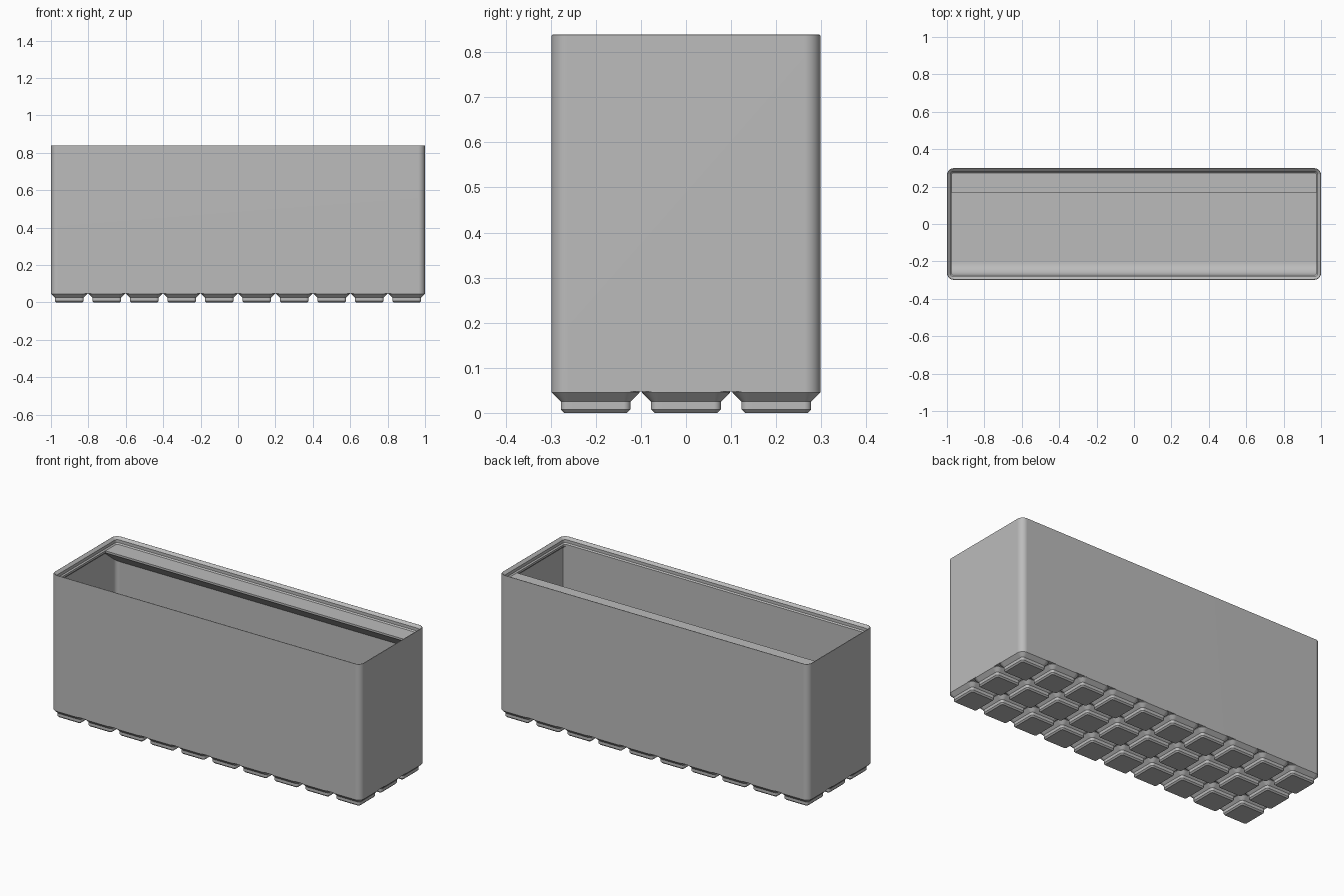
import bpy, bmesh
from math import sin, cos, pi, radians

MM = 2 / 209.5            # model units per millimetre
LENGTH, DEPTH = 209.5, 62.5
PITCH, FOOT = 21, 20.5
CORNER = 3.75
INNER = 1.2               # wall thickness

if "Cube" in bpy.data.objects:
    bpy.data.objects.remove(bpy.data.objects["Cube"], do_unlink=True)

grey = bpy.data.materials.new("light grey")
grey.use_nodes = True
colour = (0.5, 0.5, 0.5, 1)
grey.diffuse_color = colour
grey.node_tree.nodes["Principled BSDF"].inputs["Base Color"].default_value = colour


def to_mesh(bm, name):
    bmesh.ops.recalc_face_normals(bm, faces=bm.faces)
    mesh = bpy.data.meshes.new(name)
    bm.to_mesh(mesh)
    bm.free()
    mesh.materials.append(grey)
    return mesh


def add_object(name, mesh, location=(0, 0, 0)):
    obj = bpy.data.objects.new(name, mesh)
    obj.location = location
    bpy.context.collection.objects.link(obj)
    return obj


def smooth(obj):
    bpy.ops.object.select_all(action='DESELECT')
    obj.select_set(True)
    bpy.context.view_layer.objects.active = obj
    bpy.ops.object.shade_smooth_by_angle(angle=radians(25))
    mod = obj.modifiers.new("even shading", 'WEIGHTED_NORMAL')
    mod.keep_sharp = True


def rounded_loop(bm, width, depth, inset, z, steps=8):
    """Ring of vertices round a rectangle with rounded corners."""
    r = max(CORNER - inset, 0.4)
    cx, cy = width / 2 - inset - r, depth / 2 - inset - r
    ring = []
    for k, (sx, sy) in enumerate([(1, 1), (-1, 1), (-1, -1), (1, -1)]):
        for i in range(steps + 1):
            a = (k + i / steps) * pi / 2
            ring.append(bm.verts.new(((sx * cx + r * cos(a)) * MM,
                                      (sy * cy + r * sin(a)) * MM, z * MM)))
    return ring


def loft(width, depth, profile, name, cap_end=True):
    """Skin rounded rectangles along a profile of (inset, height)."""
    bm = bmesh.new()
    rings = [rounded_loop(bm, width, depth, *p) for p in profile]
    for a, b in zip(rings, rings[1:]):
        for i in range(len(a)):
            j = (i + 1) % len(a)
            bm.faces.new((a[i], a[j], b[j], b[i]))
    bm.faces.new(rings[0])
    if cap_end:
        bm.faces.new(rings[-1])
    return to_mesh(bm, name)


def extrude_along_x(profile, half, name):
    """Solid bar with a (y, z) cross-section."""
    bm = bmesh.new()
    ends = [[bm.verts.new((x * MM, y * MM, z * MM)) for y, z in profile]
            for x in (-half, half)]
    for i in range(len(profile)):
        j = (i + 1) % len(profile)
        bm.faces.new((ends[0][i], ends[0][j], ends[1][j], ends[1][i]))
    for e in ends:
        bm.faces.new(e)
    return to_mesh(bm, name)


# Box: underside, outer wall, stepped stacking lip, inner wall and floor
box_profile = [(0, 5), (0, 87.6), (0.1, 87.82), (0.3, 87.9), (0.55, 87.8),
               (1.9, 86.5), (1.9, 84.7), (2.6, 84), (2.6, 82.8),
               (INNER, 81.4), (INNER, 7)]
smooth(add_object("box", loft(LENGTH, DEPTH, box_profile, "box")))

# Feet: one chamfered pad repeated over the grid
foot_mesh = loft(FOOT, FOOT, [(2.95, 0), (2.15, 0.8), (2.15, 2.6), (0, 4.75), (0, 5)],
                 "foot", cap_end=False)
for col in range(10):
    for row in range(3):
        foot = add_object("foot", foot_mesh,
                          ((col - 4.5) * PITCH * MM, (row - 1) * PITCH * MM, 0))
        smooth(foot)

# Bars sit slightly inside the walls
half_x = LENGTH / 2 - 1.13
wall_y = DEPTH / 2 - 1.13

# Label shelf along the back, with a sloped support below
shelf = [(wall_y, 84), (17.6, 84), (17.6, 82.8), (wall_y, 72.8)]
add_object("label_shelf", extrude_along_x(shelf, half_x, "label_shelf"))

# Curved scoop along the front, flush with the inside of the lip
R, face_y = 7.7, -DEPTH / 2 + 2.6
scoop = [(-wall_y, 6.9), (face_y + R, 6.9)]
for i in range(13):
    a = i / 12 * pi / 2
    scoop.append((face_y + R - R * sin(a), 7 + R - R * cos(a)))
scoop += [(face_y, 83.5), (-wall_y, 83.5)]
smooth(add_object("front_scoop", extrude_along_x(scoop, half_x, "front_scoop")))
